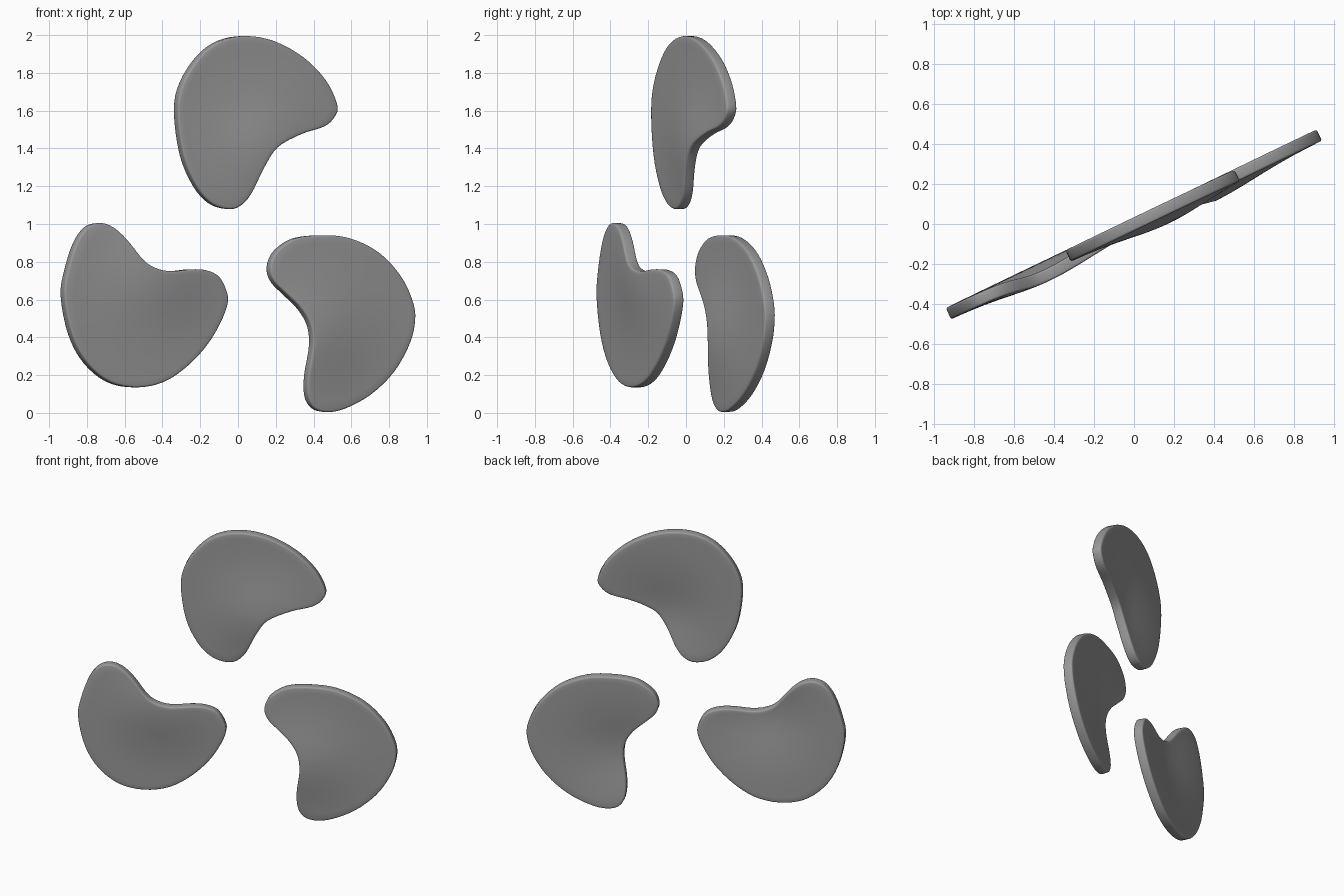
import bpy, bmesh, math
from mathutils import Vector
from mathutils.geometry import interpolate_bezier

cube = bpy.data.objects.get("Cube")
if cube:
    bpy.data.objects.remove(cube, do_unlink=True)

# One grey for every blade
grey = bpy.data.materials.new("mid grey")
grey.use_nodes = True
COLOUR = (0.32, 0.32, 0.32, 1)
grey.diffuse_color = COLOUR
grey.node_tree.nodes["Principled BSDF"].inputs["Base Color"].default_value = COLOUR

# Bean outlines as (x, z), clockwise from the left end
TOP = [(-.33, 1.6), (-.3, 1.75), (-.21, 1.89), (-.1, 1.97), (.04, 1.995),
       (.19, 1.965), (.34, 1.88), (.455, 1.76), (.515, 1.63), (.5, 1.565),
       (.445, 1.515), (.325, 1.475), (.2, 1.405), (.13, 1.3), (.06, 1.16),
       (0, 1.095), (-.065, 1.08), (-.15, 1.11), (-.23, 1.2), (-.3, 1.365)]
LOW_RIGHT = [(-.93, .62), (-.91, .76), (-.865, .9), (-.81, .98), (-.745, 1.005),
             (-.675, .985), (-.6, .92), (-.51, .81), (-.44, .765), (-.36, .75),
             (-.255, .76), (-.18, .755), (-.115, .725), (-.075, .655),
             (-.065, .585), (-.1, .485), (-.17, .365), (-.275, .25),
             (-.4, .165), (-.545, .135), (-.69, .165), (-.81, .265), (-.89, .415)]
LOW_LEFT = [(.16, .755), (.175, .825), (.22, .88), (.3, .925), (.43, .94),
            (.58, .925), (.735, .85), (.855, .72), (.92, .575), (.925, .465),
            (.89, .345), (.81, .21), (.69, .095), (.56, .025), (.465, .005),
            (.395, .025), (.36, .09), (.36, .2), (.385, .35), (.375, .46),
            (.325, .55), (.25, .625), (.185, .69)]

TURN = math.radians(25.7)          # heading of the plane the blades share
DEPTH, SPREAD = 0.042, 0.28        # forward swell beside each notch
THICKNESS = 0.062
RINGS = 10


def smooth_loop(points, steps=4):
    """Closed smooth curve through the points."""
    pts = [Vector(p) for p in points]
    n, out = len(pts), []
    for i in range(n):
        a, b, c, d = (pts[(i + k) % n] for k in (-1, 0, 1, 2))
        out += interpolate_bezier(b, b + (c - a) / 6, c - (d - b) / 6, c, steps + 1)[:-1]
    return [Vector(p[:2]) for p in out]


def make_blade(name, outline, core, notch):
    bm = bmesh.new()
    loop = smooth_loop(outline)
    core, notch = Vector(core), Vector(notch)

    def place(p):
        swell = DEPTH * math.exp(-((p - notch).length / SPREAD) ** 2)
        return bm.verts.new((p.x, p.x * math.tan(TURN) - swell / math.cos(TURN), p.y))

    # Rings of faces from the rim to the core
    rings = [[place(core.lerp(p, k / RINGS)) for p in loop] for k in range(RINGS, 0, -1)]
    middle = place(core)
    n = len(loop)
    for i in range(n):
        j = (i + 1) % n
        for outer, inner in zip(rings, rings[1:]):
            bm.faces.new((outer[i], outer[j], inner[j], inner[i]))
        bm.faces.new((rings[-1][i], rings[-1][j], middle))
    bmesh.ops.recalc_face_normals(bm, faces=bm.faces)
    mesh = bpy.data.meshes.new(name)
    bm.to_mesh(mesh)
    bm.free()
    mesh.materials.append(grey)
    blade = bpy.data.objects.new(name, mesh)
    bpy.context.collection.objects.link(blade)

    # Even thickness with a softened rim
    shell = blade.modifiers.new("thickness", "SOLIDIFY")
    shell.thickness = THICKNESS
    shell.offset = 0
    soft = blade.modifiers.new("soft rim", "BEVEL")
    soft.width = 0.011
    soft.segments = 3
    soft.limit_method = "ANGLE"
    soft.angle_limit = math.radians(50)
    bpy.ops.object.select_all(action="DESELECT")
    blade.select_set(True)
    bpy.context.view_layer.objects.active = blade
    bpy.ops.object.shade_smooth_by_angle(angle=math.radians(40))


# Each blade: outline, point its face rings shrink to, notch of the bean
make_blade("top_blade", TOP, (0, 1.62), (.17, 1.4))
make_blade("lower_right_blade", LOW_RIGHT, (-.45, .5), (-.43, .74))
make_blade("lower_left_blade", LOW_LEFT, (.6, .55), (.39, .4))
